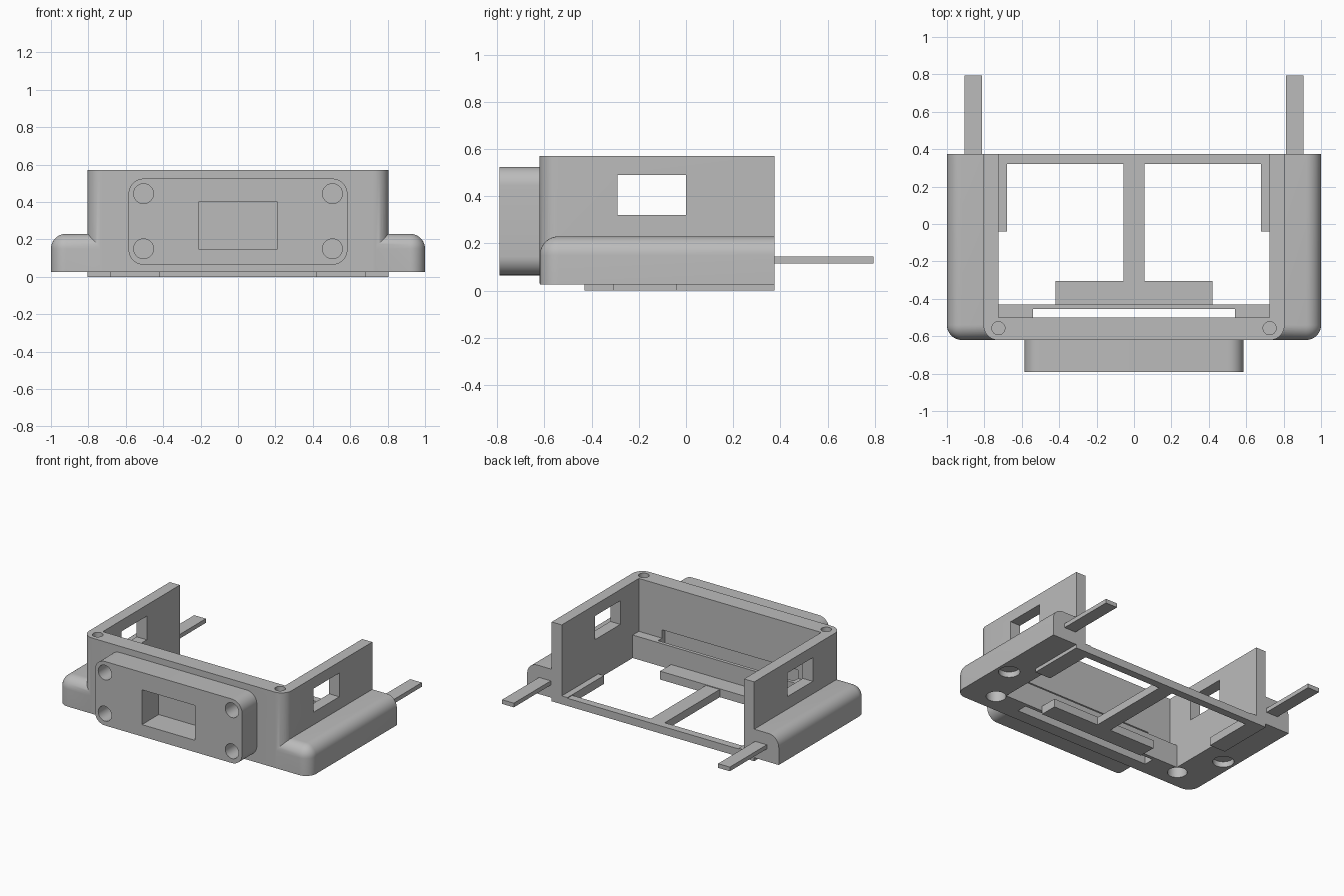
import bpy, bmesh
from mathutils import Matrix, Vector

if "Cube" in bpy.data.objects:
    bpy.data.objects.remove(bpy.data.objects["Cube"], do_unlink=True)

grey = bpy.data.materials.new("plain grey")
grey.use_nodes = True
grey.diffuse_color = (0.5, 0.5, 0.5, 1)
grey.node_tree.nodes["Principled BSDF"].inputs["Base Color"].default_value = (0.5, 0.5, 0.5, 1)


def finish(name, bm):
    mesh = bpy.data.meshes.new(name)
    bmesh.ops.recalc_face_normals(bm, faces=bm.faces)
    bm.to_mesh(mesh)
    bm.free()
    mesh.materials.append(grey)
    obj = bpy.data.objects.new(name, mesh)
    bpy.context.collection.objects.link(obj)
    return obj


def box(name, x, y, z, rounded=None, radius=0.08):
    """Box from ranges; edges chosen by rounded(middle, direction) are filleted."""
    bm = bmesh.new()
    bmesh.ops.create_cube(bm, size=1)
    for v in bm.verts:
        v.co = Vector([r[0] if c < 0 else r[1] for c, r in zip(v.co, (x, y, z))])
    if rounded:
        edges = []
        for e in bm.edges:
            a, b = (v.co for v in e.verts)
            if rounded((a + b) / 2, (b - a).normalized()):
                edges.append(e)
        bmesh.ops.bevel(bm, geom=edges, offset=radius, segments=10, profile=0.5,
                        affect='EDGES', clamp_overlap=True)
    return finish(name, bm)


def rod(name, centre, radius, length, axis='Z'):
    bm = bmesh.new()
    turn = Matrix.Rotation(1.5707963, 4, 'X') if axis == 'Y' else Matrix()
    bmesh.ops.create_cone(bm, cap_ends=True, segments=32, radius1=radius, radius2=radius,
                          depth=length, matrix=Matrix.Translation(centre) @ turn)
    return finish(name, bm)


def combine(target, tool, operation):
    mod = target.modifiers.new(operation.lower(), 'BOOLEAN')
    mod.operation = operation
    mod.solver = 'EXACT'
    mod.object = tool
    bpy.context.view_layer.objects.active = target
    bpy.ops.object.modifier_apply(modifier=mod.name)
    bpy.data.objects.remove(tool, do_unlink=True)


def add(tool):
    combine(body, tool, 'UNION')


def cut(tool):
    combine(body, tool, 'DIFFERENCE')


# Wide base with rounded front corners and rounded top edges
body = box("case_body", (-1, 1), (-0.62, 0.375), (0.025, 0.23),
           lambda m, d: (abs(d.z) > 0.9 and m.y < -0.5)
           or (m.z > 0.2 and m.y < 0.3))

# Tall shell, hollowed and open at the back
add(box("shell", (-0.805, 0.805), (-0.621, 0.375), (0.03, 0.57),
        lambda m, d: abs(d.z) > 0.9 and m.y < -0.5))
cut(box("interior", (-0.725, 0.725), (-0.5, 0.6), (-0.2, 0.8)))

# Front pad with recess and screw holes
add(box("front_pad", (-0.585, 0.585), (-0.79, -0.6), (0.065, 0.525),
        lambda m, d: abs(d.y) > 0.9))
cut(box("pad_recess", (-0.21, 0.21), (-0.9, -0.6), (0.15, 0.4)))
for x in (-0.505, 0.505):
    for z in (0.15, 0.445):
        cut(rod("pad_hole", (x, -0.75, z), 0.053, 0.3, 'Y'))

# Inner ledge behind the front wall and the slot cut along it
add(box("ledge", (-0.75, 0.75), (-0.52, -0.43), (0.025, 0.19)))
cut(box("ledge_slot", (-0.54, 0.54), (-0.53, -0.455), (-0.1, 0.25)))

# Details repeated on both sides
for s in (-1, 1):
    near, far = sorted((s * 0.6, s * 0.9))
    cut(box("side_window", (near, far), (-0.29, 0), (0.32, 0.49)))
    cut(rod("top_pin_hole", (s * 0.725, -0.557, 0.55), 0.035, 0.4))
    cut(rod("foot_recess", (s * 0.91, -0.18, 0.025), 0.07, 0.08))
    cut(rod("corner_pocket", (s * 0.77, -0.48, 0.05), 0.065, 0.18))
    add(box("side_strip", sorted((s * 0.68, s * 0.805)), (-0.04, 0.375), (0, 0.06)))

# Floor frame: back bar, centre post and cross plate
add(box("back_bar", (-0.805, 0.805), (0.32, 0.375), (0, 0.055)))
add(box("centre_post", (-0.055, 0.055), (-0.35, 0.34), (0, 0.055)))
add(box("cross_plate", (-0.42, 0.42), (-0.431, -0.305), (0, 0.06)))

# Flat tabs reaching out of the back
parts = [body]
for s, side in ((1, "left"), (-1, "right")):
    parts.append(box(side + "_rear_tab", sorted((s * 0.812, s * 0.905)),
                     (0.36, 0.795), (0.115, 0.145)))

for obj in parts:
    bpy.ops.object.select_all(action='DESELECT')
    obj.select_set(True)
    bpy.context.view_layer.objects.active = obj
    bpy.ops.object.shade_smooth_by_angle(angle=0.5)
